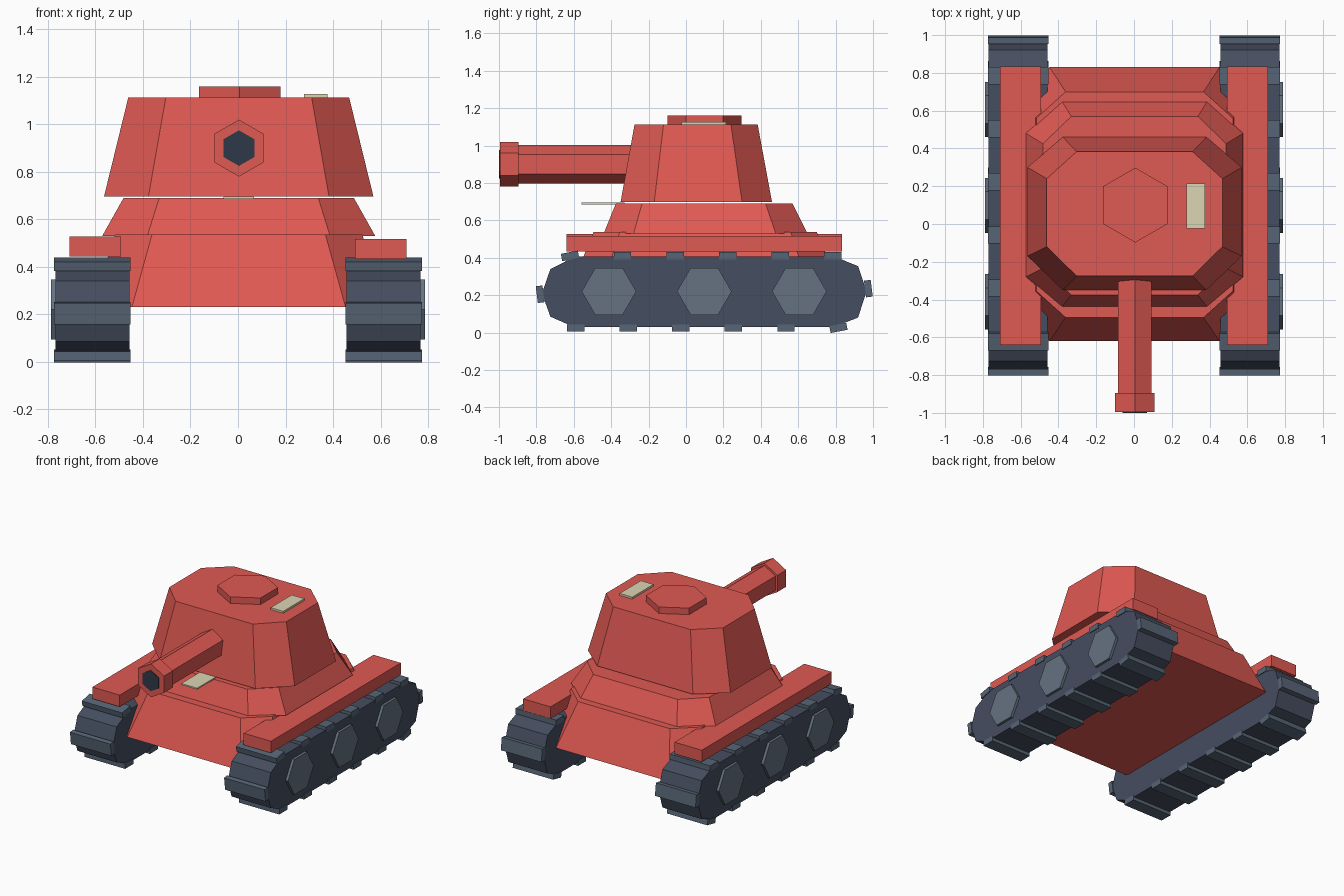
import bpy, bmesh
from math import radians, cos, sin, tau
from mathutils import Matrix, Vector

if "Cube" in bpy.data.objects:
    bpy.data.objects.remove(bpy.data.objects["Cube"])


def material(name, rgb):
    m = bpy.data.materials.new(name)
    m.diffuse_color = (*rgb, 1)
    m.use_nodes = True
    m.node_tree.nodes["Principled BSDF"].inputs["Base Color"].default_value = m.diffuse_color
    return m


RED = material("red_paint", (0.74, 0.10, 0.085))
TRACK = material("track_slate", (0.06, 0.075, 0.115))
CLEAT = material("cleat_slate", (0.095, 0.13, 0.18))
HUB = material("hub_grey", (0.13, 0.17, 0.22))
DARK = material("bore_dark", (0.03, 0.04, 0.065))
CREAM = material("cream", (0.72, 0.66, 0.45))


def loft(name, ring_a, ring_b, mat):
    """Closed solid between two rings with equal point counts."""
    bm = bmesh.new()
    a = [bm.verts.new(p) for p in ring_a]
    b = [bm.verts.new(p) for p in ring_b]
    bm.faces.new(a)
    bm.faces.new(b)
    n = len(a)
    for i in range(n):
        j = (i + 1) % n
        bm.faces.new((a[i], a[j], b[j], b[i]))
    bmesh.ops.recalc_face_normals(bm, faces=bm.faces)
    me = bpy.data.meshes.new(name)
    bm.to_mesh(me)
    bm.free()
    me.materials.append(mat)
    ob = bpy.data.objects.new(name, me)
    bpy.context.collection.objects.link(ob)
    return ob


def octagon(z, hx, y0, y1, fx, s0, s1, cx=0.003):
    """Chamfered rectangle: half width hx, ends y0/y1, end half width fx, sides s0..s1."""
    right = [(fx, y0), (hx, s0), (hx, s1), (fx, y1)]
    return [(cx + x, y, z) for x, y in right] + [(cx - x, y, z) for x, y in reversed(right)]


def box(name, lo, hi, mat, tilt=0.0):
    ring = lambda z: [(lo[0], lo[1], z), (hi[0], lo[1], z), (hi[0], hi[1], z), (lo[0], hi[1], z)]
    ob = loft(name, ring(lo[2]), ring(hi[2]), mat)
    if tilt:
        c = (Vector(lo) + Vector(hi)) / 2
        ob.data.transform(Matrix.Translation(c) @ Matrix.Rotation(tilt, 4, 'X') @ Matrix.Translation(-c))
    return ob


def hexagon(r, start):
    return [(r * cos(start + tau * i / 6), r * sin(start + tau * i / 6)) for i in range(6)]


# Hull: two stacked chamfered frustums
loft("lower_hull", octagon(0.23, 0.62, -0.62, 0.83, 0.45, -0.45, 0.66),
     octagon(0.537, 0.52, -0.495, 0.70, 0.365, -0.355, 0.56), RED)
loft("upper_hull", octagon(0.53, 0.575, -0.44, 0.65, 0.385, -0.28, 0.48),
     octagon(0.69, 0.485, -0.375, 0.57, 0.335, -0.235, 0.425), RED)

# Turret and its hexagonal cupola
loft("turret", octagon(0.697, 0.567, -0.35, 0.46, 0.38, -0.17, 0.30),
     octagon(1.113, 0.465, -0.275, 0.383, 0.307, -0.12, 0.24), RED)
cupola = hexagon(0.198, radians(90))
loft("cupola", [(x + 0.007, y + 0.10, 1.10) for x, y in cupola],
     [(x + 0.007, y + 0.10, 1.16) for x, y in cupola], RED)

# Gun: hexagonal barrel, muzzle collar and dark bore
for name, r, y0, y1, mat in (("barrel", 0.103, -0.92, -0.22, RED),
                             ("muzzle", 0.120, -0.995, -0.895, RED),
                             ("bore", 0.075, -1.0, -0.96, DARK)):
    h = hexagon(r, radians(90))
    loft(name, [(x + 0.004, y0, z + 0.90) for x, z in h],
         [(x + 0.004, y1, z + 0.90) for x, z in h], mat)

# Cream plates on the turret roof and above the front deck
box("roof_plate", (0.277, -0.025, 1.112), (0.377, 0.215, 1.127), CREAM)
box("front_plate", (-0.06, -0.56, 0.686), (0.067, -0.33, 0.696), CREAM)

# Tracks, cleats, road wheel hubs and fenders on both sides
half = [(-0.77, 0.21), (-0.725, 0.085), (-0.60, 0.03), (0.79, 0.03), (0.92, 0.08), (0.965, 0.22)]
profile = half + [(0.92, 0.355), (0.79, 0.408), (-0.59, 0.408), (-0.725, 0.34)]
for side, s in (("left", -1), ("right", 1)):
    cx = 0.613 * s
    loft(side + "_track", [(cx - 0.156, y, z) for y, z in profile],
         [(cx + 0.156, y, z) for y, z in profile], TRACK)

    # (y, z, half length, half height, tilt)
    cleats = [(-0.62 + 0.281 * i, 0.41, 0.046, 0.02, radians(11) if i == 0 else 0) for i in range(6)]
    cleats += [(-0.59 + 0.281 * i, 0.025, 0.046, 0.019, radians(11) if i == 5 else 0) for i in range(6)]
    cleats += [(-0.78, 0.205, 0.018, 0.045, radians(7)), (0.975, 0.235, 0.018, 0.045, radians(7))]
    for i, (y, z, hy, hz, t) in enumerate(cleats):
        box(f"{side}_cleat_{i}", (cx - 0.161, y - hy, z - hz), (cx + 0.161, y + hy, z + hz), CLEAT, t)

    for i, y in enumerate((-0.412, 0.098, 0.606)):
        h = hexagon(0.146, 0)
        loft(f"{side}_hub_{i}", [(s * 0.74, y + a, 0.22 + b) for a, b in h],
             [(s * 0.788, y + a, 0.22 + b) for a, b in h], HUB)

    z = 0.438 - 0.005 * s
    xs = sorted((0.493 * s, 0.71 * s))
    box(side + "_fender", (xs[0], -0.64, z), (xs[1], 0.835, z + 0.084), RED)
